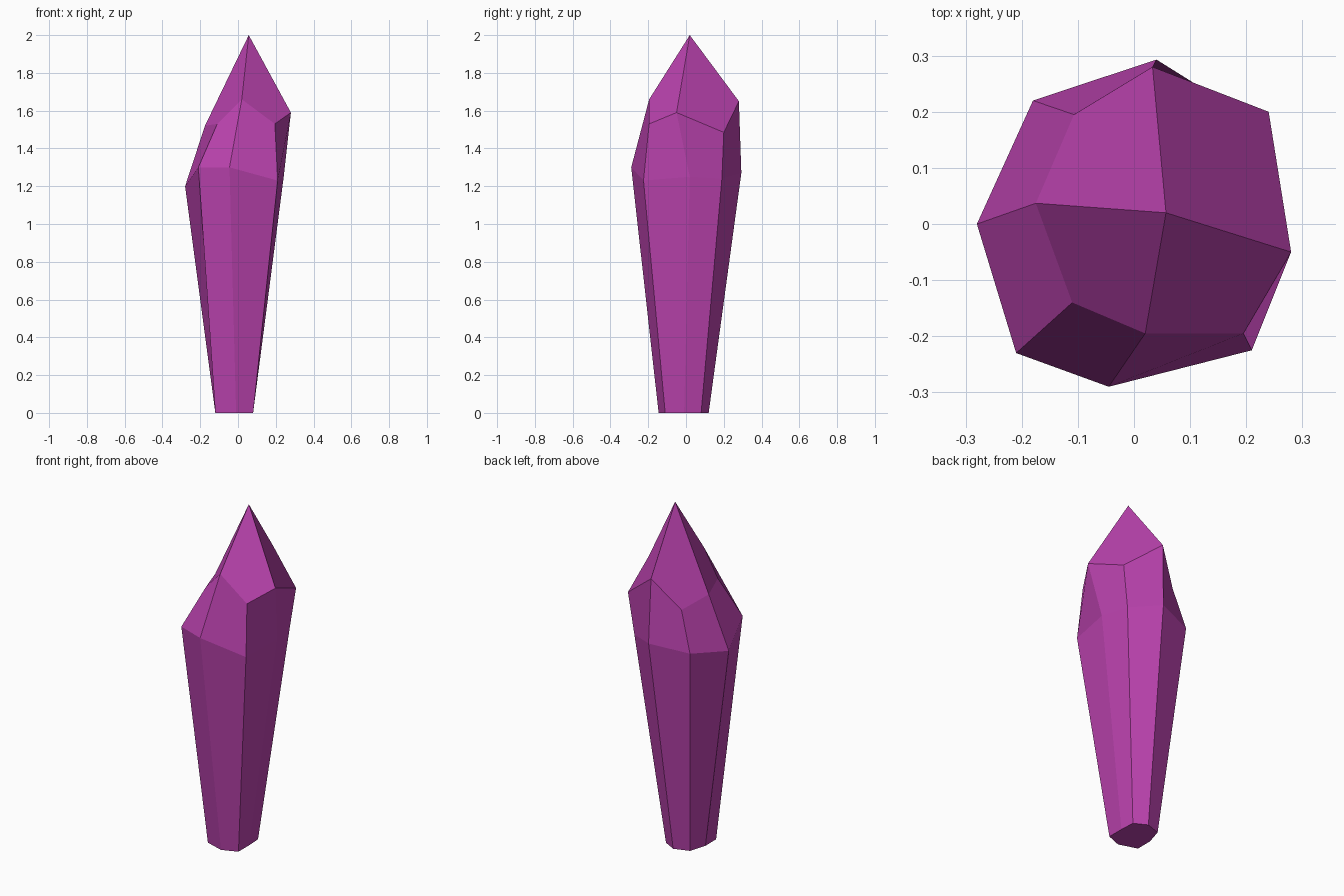
import bpy, bmesh

if "Cube" in bpy.data.objects:
    bpy.data.objects.remove(bpy.data.objects["Cube"])

mat = bpy.data.materials.new("magenta crystal")
mat.diffuse_color = (0.50, 0.056, 0.43, 1)
mat.use_nodes = True
mat.node_tree.nodes["Principled BSDF"].inputs["Base Color"].default_value = mat.diffuse_color

# Eight-sided cross-sections, counter-clockwise from the left corner
base = [(-.12, -.01, 0), (-.12, -.11, 0), (-.01, -.145, 0), (.08, -.11, 0),
        (.08, -.01, 0), (.075, .08, 0), (0, .12, 0), (-.09, .09, 0)]
girdle = [(-.28, 0, 1.2), (-.21, -.23, 1.3), (-.045, -.29, 1.3), (.21, -.225, 1.23),
          (.242, .02, 1.25), (.205, .19, 1.24), (.04, .293, 1.27), (-.18, .22, 1.24)]
crown = [(-.175, .037, 1.52), (-.11, -.14, 1.53), (.02, -.195, 1.66), (.195, -.195, 1.53),
         (.28, -.05, 1.59), (.24, .2, 1.485), (.033, .28, 1.65), (-.107, .195, 1.47)]

bm = bmesh.new()
rings = [[bm.verts.new(p) for p in ring] for ring in (base, girdle, crown)]
tip = bm.verts.new((.057, .02, 2))
n = len(base)

# Bottom cap and side facets
bm.faces.new(rings[0][::-1])
for lower, upper in zip(rings, rings[1:]):
    for i in range(n):
        j = (i + 1) % n
        bm.faces.new((lower[i], lower[j], upper[j], upper[i]))

# Four pointed kite facets meeting at the tip
top = rings[2]
for i in range(0, n, 2):
    bm.faces.new((top[i], top[i + 1], top[(i + 2) % n], tip))

bmesh.ops.recalc_face_normals(bm, faces=bm.faces[:])
mesh = bpy.data.meshes.new("crystal")
bm.to_mesh(mesh)
bm.free()
mesh.materials.append(mat)
bpy.context.collection.objects.link(bpy.data.objects.new("crystal", mesh))
